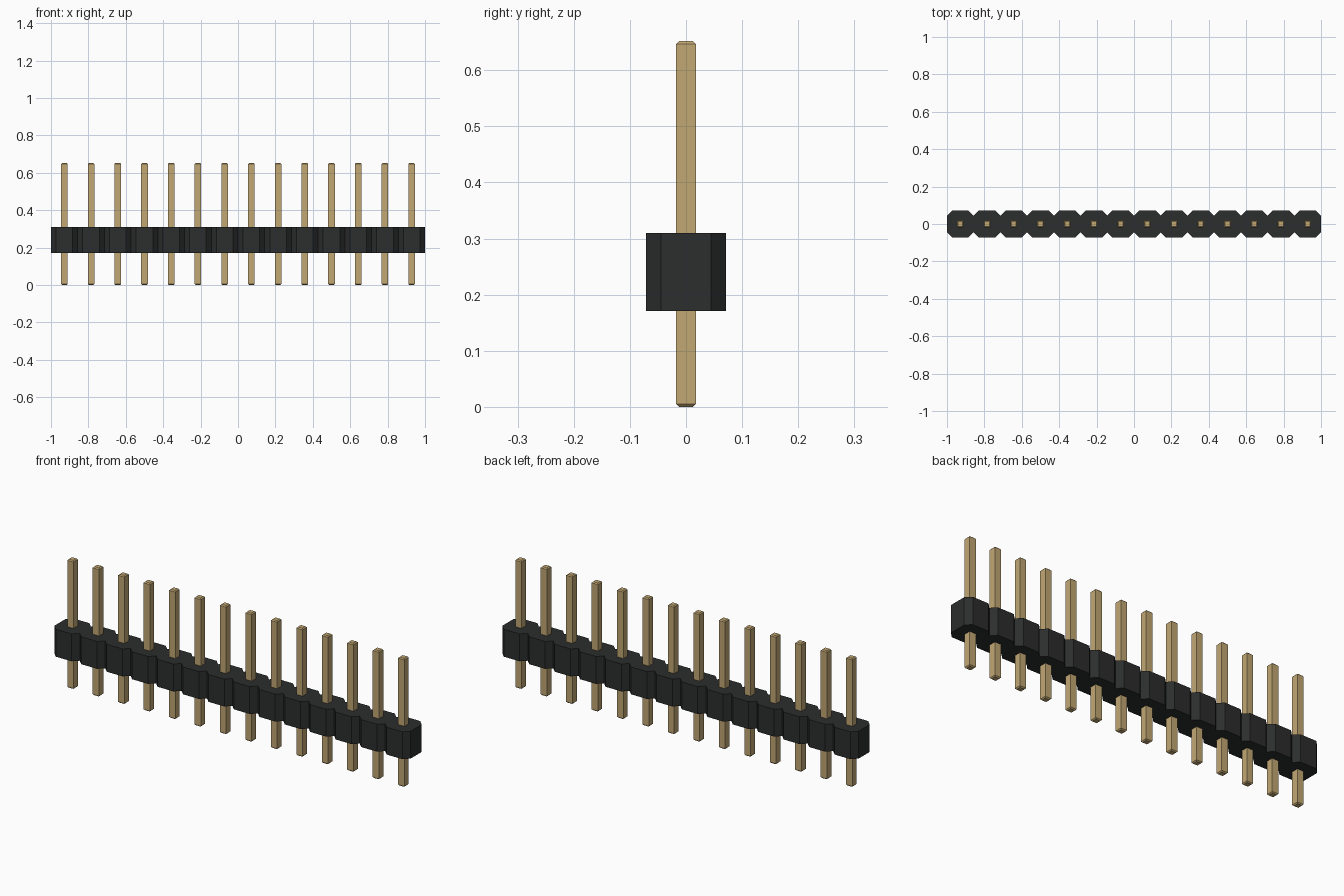
import bpy
import bmesh

cube = bpy.data.objects.get("Cube")
if cube:
    bpy.data.objects.remove(cube, do_unlink=True)

COUNT = 14
PITCH = 2 / COUNT
HALF = PITCH / 2
CHAMFER = 0.027
BODY_BOTTOM, BODY_TOP = 0.171, 0.31
PIN_HALF, TIP_HALF, PIN_TOP, TIP = 0.0175, 0.0125, 0.652, 0.005


def make_material(name, colour):
    mat = bpy.data.materials.new(name)
    mat.use_nodes = True
    mat.diffuse_color = colour
    bsdf = next(n for n in mat.node_tree.nodes if n.type == "BSDF_PRINCIPLED")
    bsdf.inputs["Base Color"].default_value = colour
    bsdf.inputs["Roughness"].default_value = 0.6
    return mat


def loft(name, sections, mat):
    """Join stacked outlines, given as (points, z), into a closed flat-faced solid."""
    bm = bmesh.new()
    rings = [[bm.verts.new((x, y, z)) for x, y in pts] for pts, z in sections]
    for low, high in zip(rings, rings[1:]):
        for i in range(len(low)):
            j = (i + 1) % len(low)
            bm.faces.new((low[i], low[j], high[j], high[i]))
    bm.faces.new(rings[0][::-1])
    bm.faces.new(rings[-1])
    bmesh.ops.recalc_face_normals(bm, faces=bm.faces)
    mesh = bpy.data.meshes.new(name)
    bm.to_mesh(mesh)
    bm.free()
    mesh.materials.append(mat)
    obj = bpy.data.objects.new(name, mesh)
    bpy.context.collection.objects.link(obj)
    return obj


def square(half):
    return [(-half, -half), (half, -half), (half, half), (-half, half)]


black = make_material("black plastic", (0.025, 0.026, 0.026, 1))
gold = make_material("gold metal", (0.54, 0.39, 0.175, 1))

centres = [-1 + PITCH * (i + 0.5) for i in range(COUNT)]

# Housing: a row of chamfered cells sharing one outline
front = [(-1, CHAMFER - HALF)]
for x in centres:
    front += [(x - HALF + CHAMFER, -HALF), (x + HALF - CHAMFER, -HALF),
              (x + HALF, CHAMFER - HALF)]
outline = front + [(x, -y) for x, y in reversed(front)]
loft("housing", [(outline, BODY_BOTTOM), (outline, BODY_TOP)], black)

# Square pins with tapered tips at both ends
pin = loft("pin", [(square(TIP_HALF), 0), (square(PIN_HALF), TIP),
                   (square(PIN_HALF), PIN_TOP - TIP), (square(TIP_HALF), PIN_TOP)], gold)
pin.location.x = centres[0]
for x in centres[1:]:
    copy = pin.copy()
    copy.location.x = x
    bpy.context.collection.objects.link(copy)
